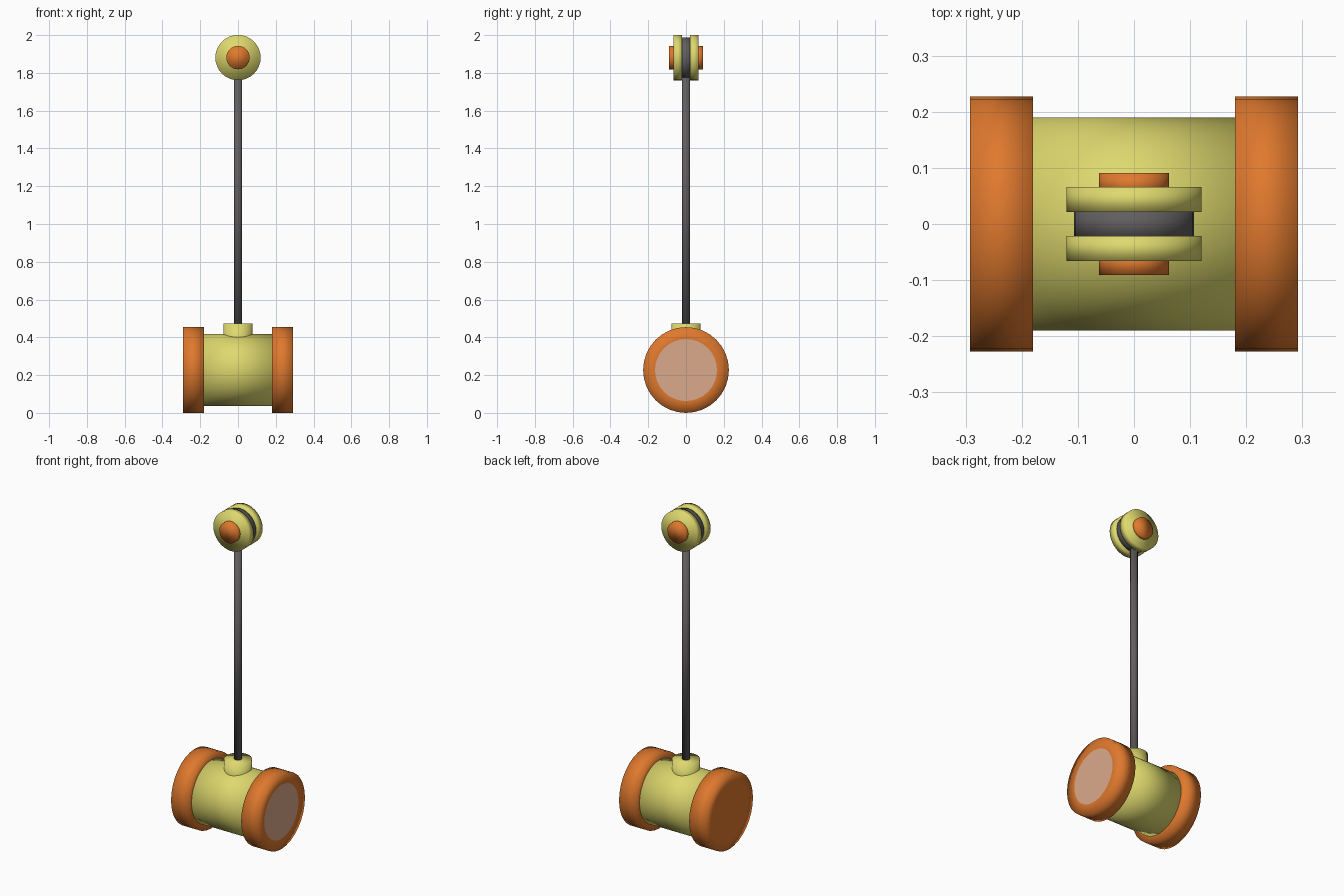
import bpy, bmesh, math
from mathutils import Matrix

if "Cube" in bpy.data.objects:
    bpy.data.objects.remove(bpy.data.objects["Cube"])


def material(name, rgb):
    m = bpy.data.materials.new(name)
    m.use_nodes = True
    m.diffuse_color = (*rgb, 1)
    m.node_tree.nodes["Principled BSDF"].inputs["Base Color"].default_value = (*rgb, 1)
    return m


YELLOW = material("soft yellow", (0.73, 0.69, 0.155))
ORANGE = material("orange", (0.74, 0.19, 0.027))
GREY = material("dark grey", (0.12, 0.112, 0.116))
TAN = material("pale tan", (0.70, 0.40, 0.26))

# Rotations taking the lathe axis (+z) onto a world axis
AXES = {
    "x": Matrix.Rotation(math.pi / 2, 4, "Y"),
    "-x": Matrix.Rotation(-math.pi / 2, 4, "Y"),
    "y": Matrix.Rotation(-math.pi / 2, 4, "X"),
    "-y": Matrix.Rotation(math.pi / 2, 4, "X"),
    "z": Matrix.Identity(4),
}


def lathe(name, profile, axis, centre, mat, cap_mat=None, sides=32):
    """Closed, smooth turned part from (radius, distance along axis) rings."""
    bm = bmesh.new()
    rings = []
    for r, d in profile:
        rings.append([bm.verts.new((r * math.cos(2 * math.pi * i / sides),
                                    r * math.sin(2 * math.pi * i / sides), d))
                      for i in range(sides)])
    for a, b in zip(rings, rings[1:]):
        for i in range(sides):
            j = (i + 1) % sides
            bm.faces.new((a[i], a[j], b[j], b[i]))
    bm.faces.new(rings[0][::-1])
    cap = bm.faces.new(rings[-1])
    cap.material_index = 1 if cap_mat else 0
    for f in bm.faces:
        f.smooth = True
    bm.transform(Matrix.Translation(centre) @ AXES[axis])
    mesh = bpy.data.meshes.new(name)
    bm.to_mesh(mesh)
    bm.free()
    mesh.materials.append(mat)
    if cap_mat:
        mesh.materials.append(cap_mat)
    obj = bpy.data.objects.new(name, mesh)
    bpy.context.collection.objects.link(obj)
    return obj


HEAD = (0, 0, 0.227)
HUB = (0, 0, 1.881)

# Head barrel with a rim at each end; only the left rim has a tan striking face
lathe("head_barrel", [(0.19, -0.2), (0.19, 0.2)], "x", HEAD, YELLOW)
rim = [(0.17, 0.18), (0.227, 0.18), (0.227, 0.292), (0.164, 0.292)]
lathe("left_rim", rim, "x", HEAD, ORANGE, TAN)
lathe("right_rim", rim, "-x", HEAD, ORANGE)

# Handle and its socket
lathe("handle_socket", [(0.077, 0.3), (0.077, 0.473)], "z", (0, 0, 0), YELLOW)
lathe("handle", [(0.022, 0.4), (0.022, 1.85)], "z", (0, 0, 0), GREY)

# Pommel: grey core between two yellow discs, with an orange pin on each side
lathe("pommel_core", [(0.107, -0.03), (0.107, 0.03)], "y", HUB, GREY)
for side, axis in (("front", "-y"), ("back", "y")):
    lathe(side + "_pommel_disc", [(0.12, 0.021), (0.12, 0.066)], axis, HUB, YELLOW)
    lathe(side + "_pommel_pin", [(0.062, 0.05), (0.062, 0.091)], axis, HUB, ORANGE)
